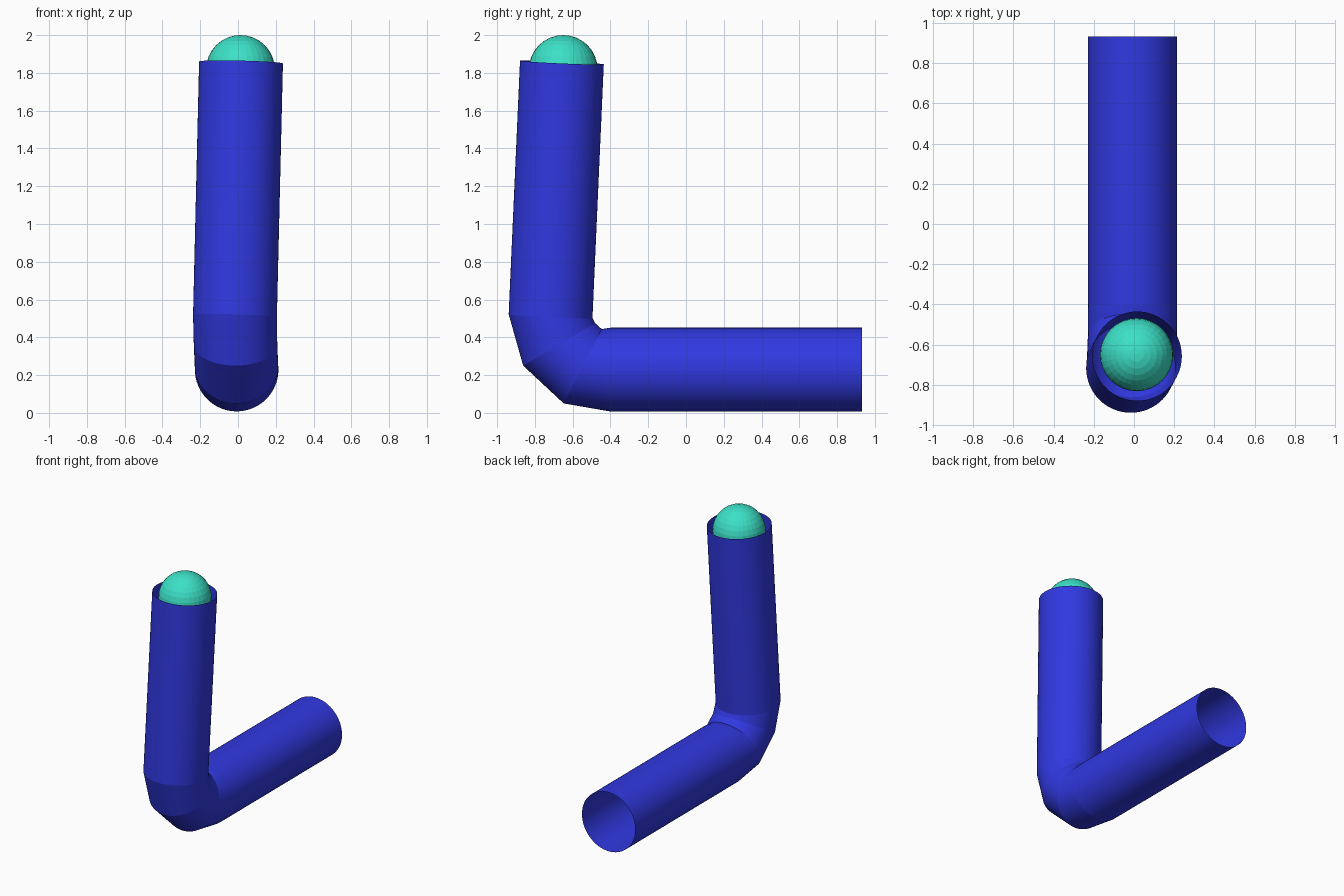
import bpy, bmesh, math
from mathutils import Vector

if "Cube" in bpy.data.objects:
    bpy.data.objects.remove(bpy.data.objects["Cube"])

SIDES = 64


def material(name, rgb):
    m = bpy.data.materials.new(name)
    m.diffuse_color = (*rgb, 1)
    m.use_nodes = True
    m.node_tree.nodes["Principled BSDF"].inputs["Base Color"].default_value = m.diffuse_color
    return m


blue = material("pipe blue", (0.03, 0.04, 0.75))
teal = material("ball teal", (0.045, 0.75, 0.57))


def tube(name, rings):
    """Open tube through circles given as (centre, normal, radius)."""
    bm = bmesh.new()
    loops = []
    for centre, normal, radius in rings:
        c, n = Vector(centre), Vector(normal).normalized()
        u = Vector((1, 0, 0))
        u = (u - n * u.dot(n)).normalized()
        v = n.cross(u)
        loops.append([bm.verts.new(c + radius * (u * math.cos(a) + v * math.sin(a)))
                      for a in (2 * math.pi * i / SIDES for i in range(SIDES))])
    for low, high in zip(loops, loops[1:]):
        for i in range(SIDES):
            j = (i + 1) % SIDES
            bm.faces.new((low[i], low[j], high[j], high[i])).smooth = True
    # crisp crease at every joint
    for loop in loops:
        for i in range(SIDES):
            bm.edges.get((loop[i], loop[(i + 1) % SIDES])).smooth = False
    mesh = bpy.data.meshes.new(name)
    bm.to_mesh(mesh)
    bm.free()
    mesh.materials.append(blue)
    obj = bpy.data.objects.new(name, mesh)
    bpy.context.collection.objects.link(obj)


# Upright pipe, leaning slightly
bottom, top = Vector((-0.016, -0.717, 0.512)), Vector((0.016, -0.657, 1.855))
lean = top - bottom
tube("upright_pipe", [(bottom, lean, 0.222), (top, lean, 0.222)])

# Segmented elbow, its end tucked just inside the level pipe
tube("elbow", [
    ((-0.007, -0.355, 0.229), (0, -1, 0), 0.219),
    ((-0.007, -0.405, 0.229), (0, -1, 0), 0.221),
    ((-0.008, -0.547, 0.247), (0, -0.89, 0.456), 0.221),
    ((-0.013, -0.672, 0.363), (0, -0.51, 0.86), 0.221),
    (bottom, lean, 0.222)])

# Level pipe, open at the back
tube("level_pipe", [((-0.007, 0.932, 0.229), (0, -1, 0), 0.222),
                    ((-0.007, -0.40, 0.229), (0, -1, 0), 0.222)])

# Ball resting in the pipe mouth
bpy.ops.mesh.primitive_uv_sphere_add(segments=32, ring_count=16, radius=0.182,
                                     location=(0.013, -0.65, 1.818))
ball = bpy.context.object
ball.name = "ball"
ball.data.materials.append(teal)
